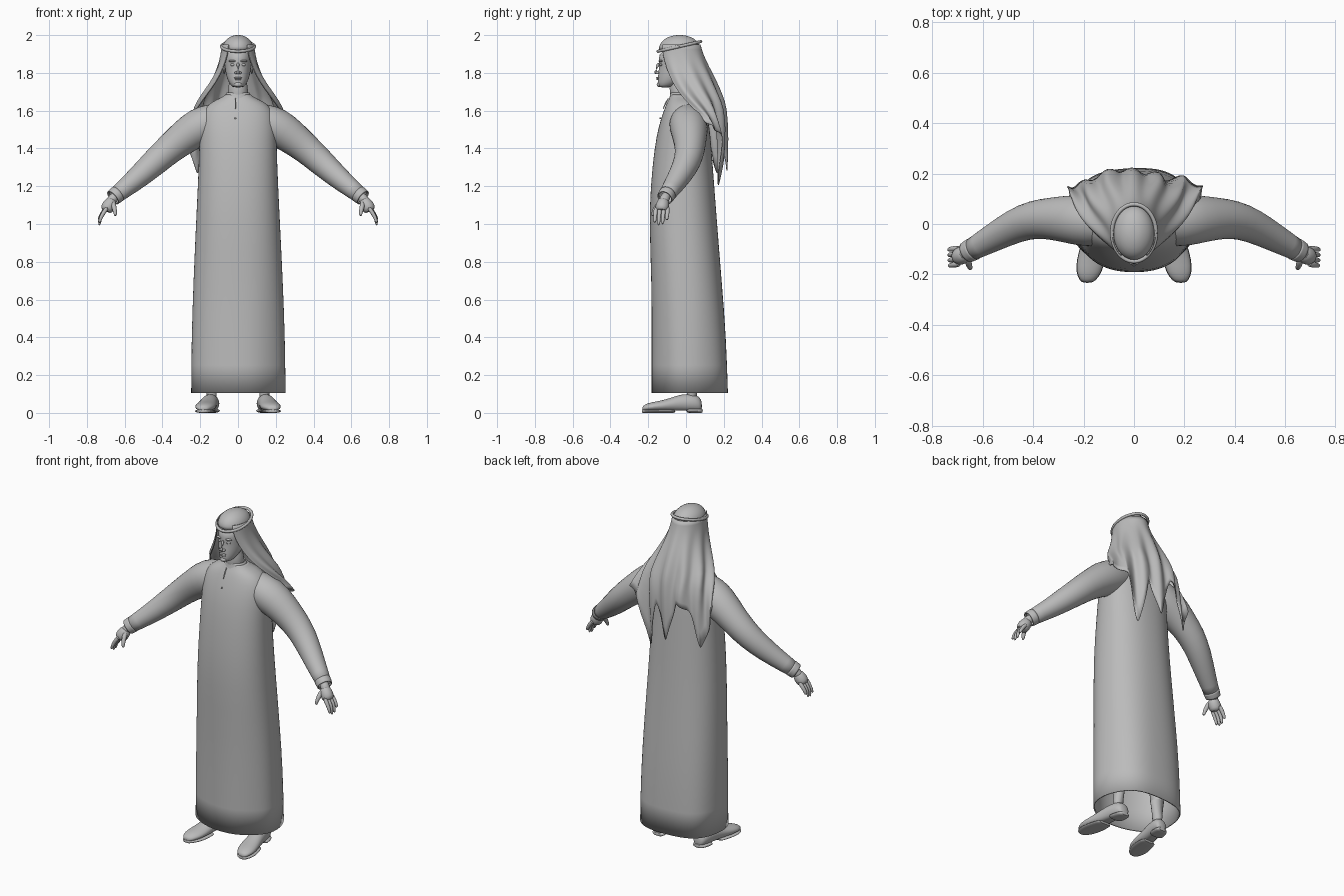
import bpy, bmesh, math
from mathutils import Vector

cube = bpy.data.objects.get("Cube")
if cube:
    bpy.data.objects.remove(cube)

grey = bpy.data.materials.new("plain grey")
grey.use_nodes = True
grey.diffuse_color = (0.5, 0.5, 0.5, 1)
grey.node_tree.nodes["Principled BSDF"].inputs["Base Color"].default_value = (0.5, 0.5, 0.5, 1)


def add_mirror(ob):
    ob.modifiers.new("mirror", "MIRROR").use_mirror_merge = False


def finish(ob, mirror=False, thick=0, level=1):
    ob.data.materials.append(grey)
    if level:
        sub = ob.modifiers.new("subdivision", "SUBSURF")
        sub.levels = sub.render_levels = level
    if thick:
        sol = ob.modifiers.new("thickness", "SOLIDIFY")
        sol.thickness = thick
        sol.offset = -1
    if mirror:
        add_mirror(ob)
    bpy.ops.object.select_all(action="DESELECT")
    bpy.context.view_layer.objects.active = ob
    ob.select_set(True)
    bpy.ops.object.shade_smooth_by_angle(angle=math.radians(50))
    return ob


def loft(name, rings, closed=True, caps=True, **kw):
    """Skin a row of equal-length point rings."""
    bm = bmesh.new()
    loops = [[bm.verts.new(p) for p in ring] for ring in rings]
    n = len(loops[0])
    for a, b in zip(loops, loops[1:]):
        for i in range(n if closed else n - 1):
            j = (i + 1) % n
            bm.faces.new((a[i], a[j], b[j], b[i]))
    if caps:
        bm.faces.new(loops[0])
        bm.faces.new(loops[-1])
    bmesh.ops.recalc_face_normals(bm, faces=bm.faces)
    me = bpy.data.meshes.new(name)
    bm.to_mesh(me)
    bm.free()
    ob = bpy.data.objects.new(name, me)
    bpy.context.collection.objects.link(ob)
    return finish(ob, **kw)


def power(v, e):
    return math.copysign(abs(v) ** e, v)


def stack(name, rows, n=24, square=1.0, ripple=0, **kw):
    """Horizontal oval sections: height, half width, front y, back y."""
    rings = []
    for z, w, y0, y1 in rows:
        fade = max(0, 1 - z) * ripple
        ring = []
        for i in range(n):
            a = math.tau * i / n
            k = 1 + fade * math.cos(5 * a + 1)
            ring.append((w * k * power(math.cos(a), square),
                         (y0 + y1) / 2 + (y1 - y0) / 2 * k * power(math.sin(a), square), z))
        rings.append(ring)
    return loft(name, rings, **kw)


def tube(name, path, n=12, **kw):
    """Round sections along a path of x, y, z, radius."""
    pts = [Vector(p[:3]) for p in path]
    rings = []
    for i, p in enumerate(path):
        d = pts[min(i + 1, len(pts) - 1)] - pts[max(i - 1, 0)]
        q = d.to_track_quat("Z", "Y")
        rings.append([pts[i] + q @ Vector((p[3] * math.cos(math.tau * k / n),
                                           p[3] * math.sin(math.tau * k / n), 0))
                      for k in range(n)])
    return loft(name, rings, **kw)


def ball(name, loc, scale, mirror=False):
    bm = bmesh.new()
    bmesh.ops.create_uvsphere(bm, u_segments=16, v_segments=10, radius=1)
    for v in bm.verts:
        v.co = Vector(c * s for c, s in zip(v.co, scale)) + Vector(loc)
    me = bpy.data.meshes.new(name)
    bm.to_mesh(me)
    bm.free()
    ob = bpy.data.objects.new(name, me)
    bpy.context.collection.objects.link(ob)
    return finish(ob, mirror=mirror, level=0)


# Long robe, open at the hem
stack("robe", [(.105, .25, -.18, .225), (.4, .248, -.18, .215), (.7, .237, -.182, .19),
               (1.0, .223, -.195, .165), (1.2, .213, -.188, .15), (1.4, .205, -.168, .135),
               (1.52, .205, -.145, .125), (1.6, .19, -.118, .105), (1.645, .145, -.1, .08),
               (1.67, .085, -.085, .045), (1.685, .068, -.08, .03)],
      n=40, square=.88, ripple=.02, caps=False, thick=.008)
stack("collar", [(1.655, .077, -.092, .036), (1.675, .07, -.086, .032), (1.695, .062, -.083, .026)],
      caps=False, thick=.008)
tube("placket", [(-.012, -.09, 1.67, .004), (-.014, -.109, 1.64, .004), (-.014, -.122, 1.605, .004)], n=6)
ball("button", (-.014, -.136, 1.56), (.005, .004, .005))

# Sleeves and cuffs
tube("sleeve", [(.09, .01, 1.56, .085), (.17, .01, 1.53, .105), (.24, .018, 1.495, .101),
                (.33, .022, 1.425, .085), (.40, .018, 1.365, .078), (.47, -.005, 1.30, .07),
                (.56, -.055, 1.22, .057), (.655, -.108, 1.145, .043)],
     n=16, caps=False, thick=.006, mirror=True)
tube("cuff", [(.636, -.098, 1.16, .047), (.65, -.105, 1.149, .046), (.662, -.112, 1.139, .044)],
     n=16, caps=False, thick=.006, mirror=True)

# Hands
tube("wrist", [(.63, -.095, 1.165, .025), (.665, -.114, 1.135, .026), (.68, -.122, 1.105, .03)], mirror=True)
tube("palm", [(.662, -.114, 1.135, .024), (.675, -.122, 1.11, .036),
              (.692, -.128, 1.085, .038), (.70, -.13, 1.065, .03)], mirror=True)
for i, tip in enumerate((1.005, .99, .995, 1.02)):
    y = -.158 + .021 * i
    tube("finger", [(.69, y, 1.09, .013), (.712 + .002 * i, y - .004, 1.06, .012),
                    (.728 + .002 * i, y - .006, 1.03, .0105), (.735, y - .008, tip, .007)],
         n=8, mirror=True)
tube("thumb", [(.663, -.13, 1.12, .016), (.656, -.158, 1.09, .014),
               (.651, -.172, 1.065, .012), (.648, -.178, 1.04, .007)], n=8, mirror=True)

# Legs and shoes
tube("leg", [(.14, .03, .05, .042), (.14, .035, .15, .045), (.13, .03, .6, .065)], mirror=True)


def shoe_part(name, rows, base):
    rings = []
    for y, w, top in rows:
        cx = .148 - .16 * y
        rings.append([(cx + w * math.cos(math.tau * k / 14), y,
                       base + (top - base) * max(0, .45 + .55 * math.sin(math.tau * k / 14)))
                      for k in range(14)])
    loft(name, rings, mirror=True)


shoe_part("shoe", [(.085, .025, .06), (.07, .04, .09), (.03, .046, .102), (-.03, .046, .1),
                   (-.08, .05, .08), (-.14, .057, .064), (-.19, .052, .056), (-.222, .033, .043),
                   (-.232, .015, .03)], .012)
shoe_part("shoe_sole", [(-.055, .045, .02), (-.08, .051, .02), (-.14, .059, .02), (-.19, .054, .02),
                        (-.225, .034, .02), (-.234, .015, .02)], 0)
shoe_part("shoe_heel", [(.09, .026, .025), (.072, .043, .025), (.03, .048, .025), (0, .046, .025)], 0)

# Head and face
tube("neck", [(0, -.025, 1.62, .058), (0, -.03, 1.69, .054), (0, -.045, 1.78, .052)], n=16)
stack("head", [(1.722, .022, -.142, -.08), (1.735, .04, -.15, -.05), (1.765, .057, -.15, 0),
               (1.80, .066, -.147, .03), (1.835, .07, -.143, .05), (1.87, .073, -.147, .06),
               (1.93, .073, -.138, .06)])
tube("nose", [(0, -.142, 1.855, .008), (0, -.155, 1.83, .01), (0, -.164, 1.806, .013),
              (0, -.152, 1.795, .011)], n=8)
ball("nostril", (.011, -.151, 1.8), (.008, .01, .007), mirror=True)
ball("eye", (.028, -.132, 1.843), (.014, .009, .007), mirror=True)
ball("brow", (.029, -.134, 1.863), (.022, .011, .006), mirror=True)
ball("upper_lip", (0, -.149, 1.774), (.022, .009, .004))
ball("lower_lip", (0, -.148, 1.766), (.019, .009, .005))
ball("chin", (0, -.142, 1.738), (.02, .013, .013))
ball("ear", (.073, -.035, 1.825), (.008, .018, .03), mirror=True)

# Head covering: crown, band and draped cloth
stack("crown", [(1.905, .084, -.147, .077), (1.94, .084, -.146, .077), (1.97, .071, -.128, .06),
                (1.99, .046, -.098, .03), (2.001, .018, -.055, -.012)])
band = [(.088 * math.cos(math.tau * i / 32), -.035 + .114 * math.sin(math.tau * i / 32),
         1.94 + .026 * math.sin(math.tau * i / 32), .009) for i in range(33)]
tube("head_band", band, n=8, caps=False)

hem = [(.265, .11, 1.54), (.275, .15, 1.51), (.2, .185, 1.48), (.115, .18, 1.19), (.06, .205, 1.49),
       (-.015, .21, 1.27), (-.08, .22, 1.52), (-.15, .19, 1.48), (-.215, .16, 1.26),
       (-.265, .15, 1.41), (-.25, .09, 1.56)]
# height, centre y, half width, half depth, half sweep in degrees, fold depth
drape = [(1.95, -.035, .086, .112, 145, 0), (1.90, -.03, .091, .12, 142, 0),
         (1.83, -.015, .108, .136, 133, .003), (1.75, .005, .145, .155, 122, .007),
         (1.68, .02, .19, .165, 108, .011), (1.62, .035, .228, .17, 92, .014)]
cols = 60
rows = []
for z, cy, rx, ry, sweep, fold in drape:
    row = []
    for c in range(cols + 1):
        t = c / cols * 2 - 1
        a = math.radians(sweep) * t
        k = fold * math.cos(t * math.pi * 7)
        row.append((-(rx + k) * math.sin(a), cy + (ry + k) * math.cos(a), z))
    rows.append(row)
last = []
for c in range(cols + 1):
    f = c / cols * (len(hem) - 1)
    i = min(int(f), len(hem) - 2)
    p = Vector(hem[i]).lerp(Vector(hem[i + 1]), f - i)
    p.y += .01 * math.cos((c / cols * 2 - 1) * math.pi * 7)
    last.append(p)
# intermediate row keeps the lower cloth hanging straight
rows.append([Vector(a).lerp(b, .5) + Vector((0, .008, 0)) for a, b in zip(rows[-1], last)])
rows.append(last)
loft("head_cloth", rows, closed=False, caps=False, thick=.005)
